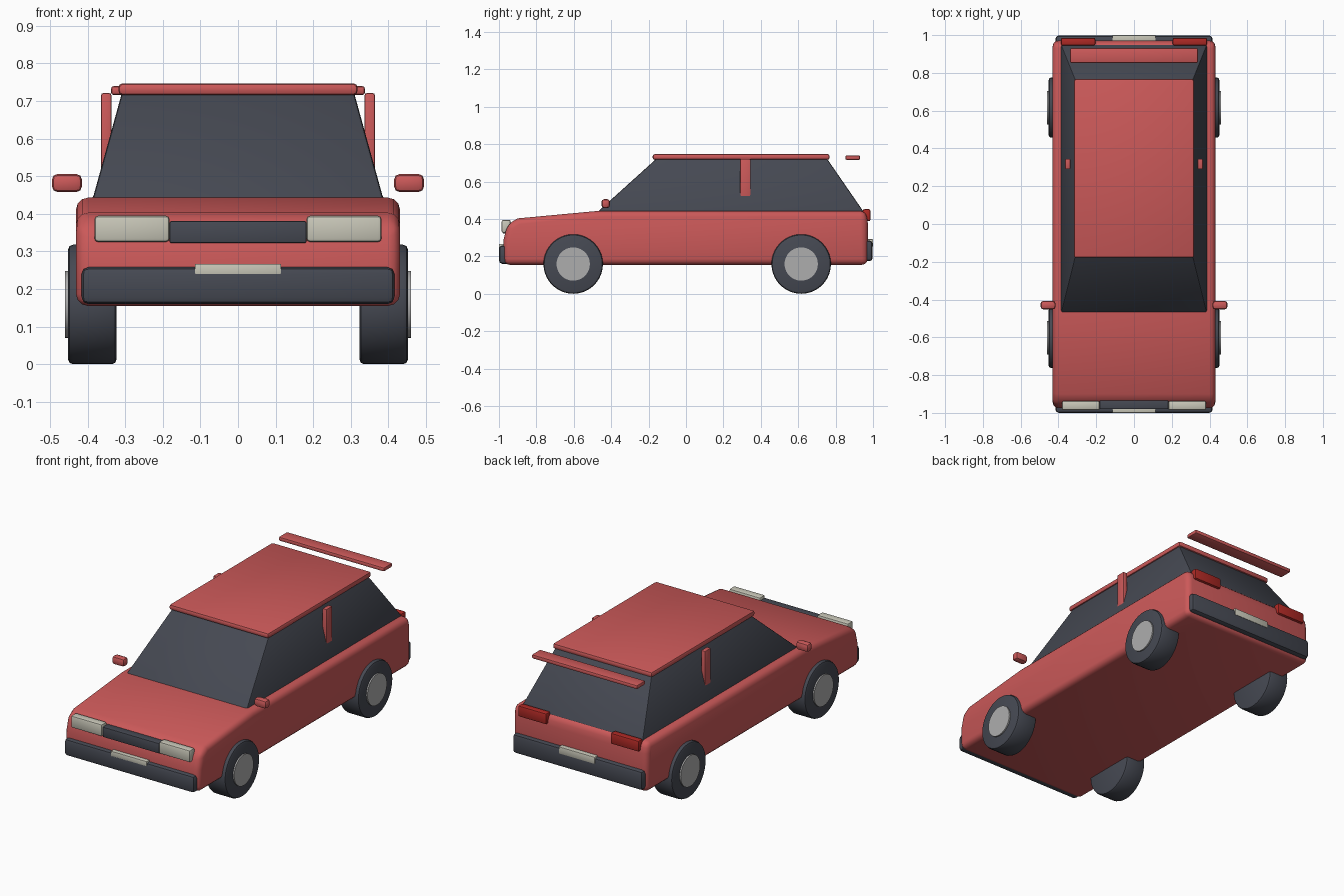
import bpy, bmesh, math

if "Cube" in bpy.data.objects:
    bpy.data.objects.remove(bpy.data.objects["Cube"])


def material(name, rgb):
    m = bpy.data.materials.new(name)
    m.diffuse_color = (*rgb, 1)
    m.use_nodes = True
    m.node_tree.nodes["Principled BSDF"].inputs["Base Color"].default_value = m.diffuse_color
    return m


RED = material("red paint", (0.60, 0.10, 0.10))
DARK = material("dark glass and rubber", (0.060, 0.066, 0.085))
LAMP = material("pale lamp", (0.58, 0.57, 0.48))
METAL = material("hub grey", (0.42, 0.42, 0.42))
TAIL = material("tail red", (0.42, 0.022, 0.018))


def finish(bm, name, mat, bevel=0.0, segments=2, angle=40):
    """Turn a bmesh into an object with optional rounded edges."""
    bmesh.ops.recalc_face_normals(bm, faces=bm.faces)
    if bevel:
        edges = [e for e in bm.edges
                 if e.calc_face_angle(0) > math.radians(angle)]
        bmesh.ops.bevel(bm, geom=edges, offset=bevel, segments=segments,
                        profile=0.5, affect='EDGES', clamp_overlap=True)
    me = bpy.data.meshes.new(name)
    bm.to_mesh(me)
    bm.free()
    me.materials.append(mat)
    ob = bpy.data.objects.new(name, me)
    bpy.context.collection.objects.link(ob)
    bpy.ops.object.select_all(action='DESELECT')
    ob.select_set(True)
    bpy.context.view_layer.objects.active = ob
    bpy.ops.object.shade_smooth_by_angle(angle=math.radians(35))
    return ob


def box(name, xs, ys, zs, mat, bevel=0.0, segments=2):
    bm = bmesh.new()
    bmesh.ops.create_cube(bm, size=1)
    for v in bm.verts:
        for i, (a, b) in enumerate((xs, ys, zs)):
            v.co[i] = b if v.co[i] > 0 else a
    return finish(bm, name, mat, bevel, segments)


def side_box(name, xs, ys, zs, mat, bevel=0.0):
    """The same box on the left and right."""
    box(name + "_right", xs, ys, zs, mat, bevel)
    box(name + "_left", (-xs[1], -xs[0]), ys, zs, mat, bevel)


def disc(name, xs, y, z, r, mat, side, bevel=0.0):
    """Cylinder along x."""
    bm = bmesh.new()
    bmesh.ops.create_cone(bm, cap_ends=True, segments=40, radius1=r,
                          radius2=r, depth=xs[1] - xs[0])
    for v in bm.verts:
        a, b, c = v.co
        v.co = (side * (c + sum(xs) / 2), y + a, z + b)
    return finish(bm, name, mat, bevel, 2)


# Lower body: side profile pulled across the width, rounded edges
profile = [(-0.975, 0.155), (-0.975, 0.29), (-0.955, 0.37), (-0.90, 0.403),
           (-0.47, 0.443), (0.962, 0.443), (0.972, 0.38), (0.972, 0.155)]
bm = bmesh.new()
face = bm.faces.new([bm.verts.new((-0.431, y, z)) for y, z in profile])
new = bmesh.ops.extrude_face_region(bm, geom=[face])["geom"]
for v in new:
    if isinstance(v, bmesh.types.BMVert):
        v.co.x = 0.431
finish(bm, "body", RED, 0.032, 3)

# Glass cabin: tapered block
bm = bmesh.new()
bmesh.ops.create_cube(bm, size=1)
for v in bm.verts:
    top, right, rear = v.co.z > 0, v.co.x > 0, v.co.y > 0
    x = 0.308 if top else 0.388
    y = (0.752 if rear else -0.155) if top else (0.952 if rear else -0.476)
    v.co = (x if right else -x, y, 0.725 if top else 0.435)
finish(bm, "cabin_glass", DARK, 0.008, 2)

# Roof, rear wing and door pillars
box("roof", (-0.318, 0.318), (-0.178, 0.767), (0.716, 0.747), RED, 0.011)
box("rear_wing", (-0.338, 0.338), (0.852, 0.931), (0.716, 0.740), RED, 0.008)
side_box("pillar", (0.337, 0.364), (0.29, 0.345), (0.45, 0.721), RED, 0.005)

# Door mirrors
side_box("mirror", (0.415, 0.495), (-0.452, -0.407), (0.458, 0.506), RED, 0.015)

# Bumpers and number plates
box("front_bumper", (-0.416, 0.416), (-1.0, -0.93), (0.160, 0.258), DARK, 0.018)
box("rear_bumper", (-0.416, 0.416), (0.93, 0.998), (0.174, 0.285), DARK, 0.018)
box("front_plate", (-0.115, 0.115), (-1.0, -0.96), (0.234, 0.267), LAMP, 0.003)
box("rear_plate", (-0.115, 0.115), (0.96, 1.0), (0.252, 0.292), LAMP, 0.003)

# Lamps and grille
side_box("headlight", (0.182, 0.382), (-0.986, -0.937), (0.325, 0.395), LAMP, 0.01)
box("grille", (-0.182, 0.182), (-0.98, -0.93), (0.322, 0.381), DARK, 0.005)
side_box("tail_light", (0.205, 0.387), (0.945, 0.986), (0.388, 0.452), TAIL, 0.009)

# Wheels
for end, y in (("front", -0.603), ("rear", 0.616)):
    for label, s in (("right", 1), ("left", -1)):
        disc(f"{end}_{label}_tyre", (0.323, 0.452), y, 0.159, 0.159, DARK, s, 0.013)
        disc(f"{end}_{label}_hub", (0.44, 0.460), y, 0.159, 0.089, METAL, s)
